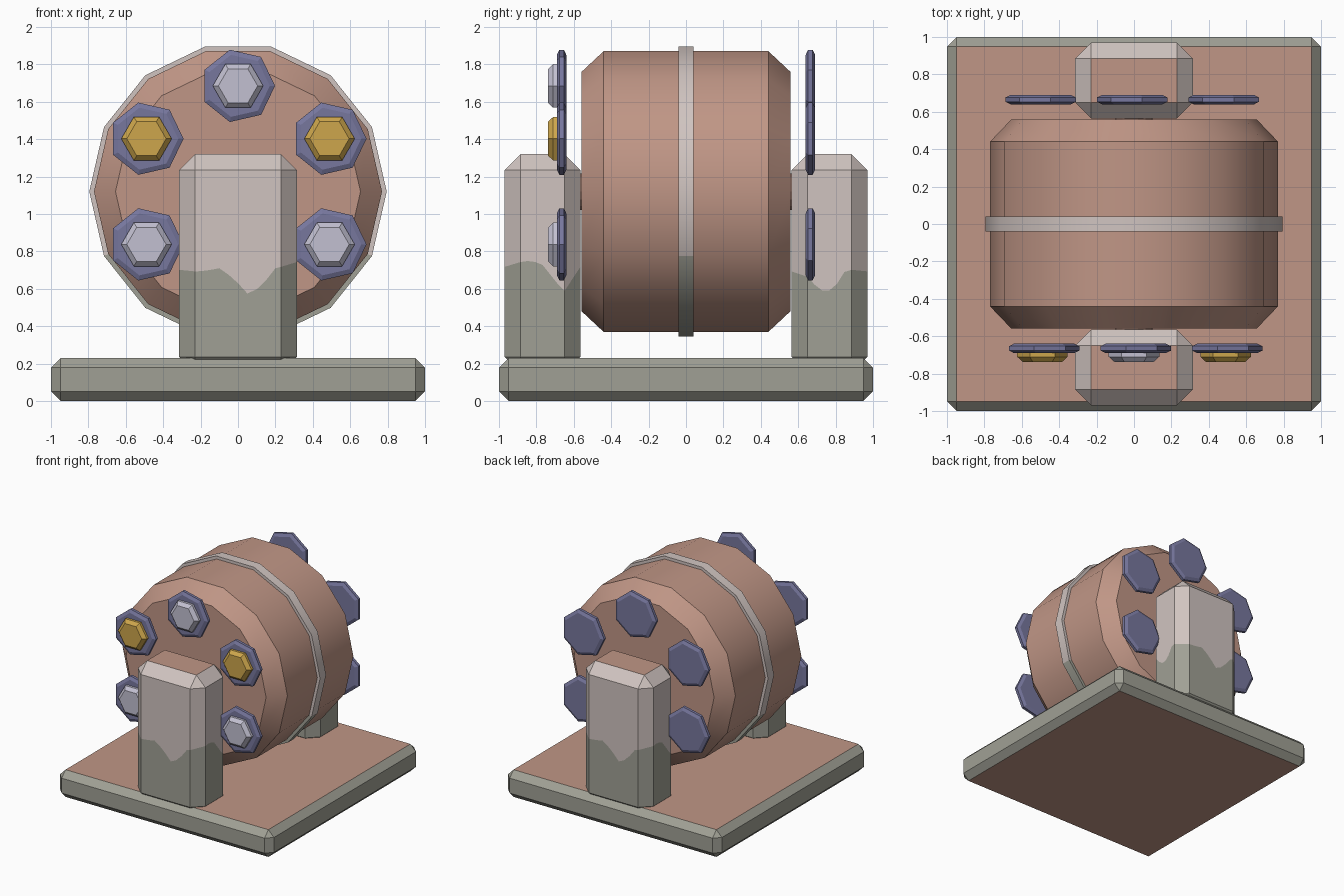
import bpy, bmesh, math
from mathutils import Matrix

if "Cube" in bpy.data.objects:
    bpy.data.objects.remove(bpy.data.objects["Cube"])


def material(name, r, g, b):
    m = bpy.data.materials.new(name)
    lin = [((c / 255 + 0.055) / 1.055) ** 2.4 for c in (r, g, b)]
    m.diffuse_color = (*lin, 1)
    m.use_nodes = True
    m.node_tree.nodes["Principled BSDF"].inputs["Base Color"].default_value = m.diffuse_color
    return m


BROWN = material("clay brown", 192, 150, 134)
GREY = material("stone grey", 160, 160, 149)
PALE = material("pale stone", 208, 196, 192)
BLUE = material("slate blue", 119, 119, 158)
SILVER = material("silver", 194, 192, 209)
GOLD = material("gold", 205, 166, 76)


def finish(bm, name, mats, rule=None):
    """Turn a bmesh into an object; rule picks the material slot of each face."""
    bmesh.ops.recalc_face_normals(bm, faces=bm.faces)
    bm.normal_update()
    if rule:
        for f in bm.faces:
            f.material_index = rule(f)
    me = bpy.data.meshes.new(name)
    bm.to_mesh(me)
    bm.free()
    for m in mats:
        me.materials.append(m)
    ob = bpy.data.objects.new(name, me)
    bpy.context.collection.objects.link(ob)
    return ob


def lathe(profile, n, x=0, z=0, flip=1, closed=False):
    """Spin (radius, y) points around the y axis with n sides."""
    bm = bmesh.new()
    rows = []
    for r, y in profile:
        rows.append([bm.verts.new((x + flip * r * math.cos(math.tau * i / n), y,
                                   z + r * math.sin(math.tau * i / n))) for i in range(n)])
    pairs = list(zip(rows, rows[1:]))
    if closed:
        pairs.append((rows[-1], rows[0]))
    else:
        bm.faces.new(rows[0])
        bm.faces.new(rows[-1])
    for a, b in pairs:
        for i in range(n):
            j = (i + 1) % n
            bm.faces.new((a[i], a[j], b[j], b[i]))
    return bm


def chamfered_box(sx, sy, z0, z1, bevel):
    bm = bmesh.new()
    bmesh.ops.create_cube(bm, size=1)
    for v in bm.verts:
        v.co = (v.co.x * sx, v.co.y * sy, z0 + (v.co.z + 0.5) * (z1 - z0))
    bmesh.ops.bevel(bm, geom=bm.edges[:], offset=bevel, segments=1, affect='EDGES', profile=0.5)
    return bm


def smooth(ob):
    bpy.ops.object.select_all(action='DESELECT')
    ob.select_set(True)
    bpy.context.view_layer.objects.active = ob
    bpy.ops.object.shade_smooth_by_angle(angle=math.radians(30))


# Base slab: brown top and bottom, grey rim
finish(chamfered_box(2, 2, 0, 0.23, 0.052), "base", [GREY, BROWN],
       lambda f: int(abs(f.normal.z) > 0.99))

# Drum, its band and the axle
CZ = 1.12
smooth(finish(lathe([(0.655, -0.56), (0.77, -0.44), (0.77, 0.44), (0.655, 0.56)], 14, z=CZ),
              "drum", [BROWN]))
smooth(finish(lathe([(0.74, -0.04), (0.795, -0.04), (0.795, 0.04), (0.74, 0.04)], 14, z=CZ, closed=True),
              "drum_band", [PALE, GREY], lambda f: int(f.calc_center_median().z < 0.76)))
finish(lathe([(0.1, -0.6), (0.1, 0.6)], 14, z=CZ), "axle", [BROWN])

# Wavy paint line heights on the post sides
FRONT = [(-0.32, .69), (-0.18, .695), (-0.1, .71), (-0.05, .675), (0, .63), (0.05, .575),
         (0.09, .59), (0.13, .62), (0.2, .71), (0.24, .72), (0.32, .735)]
RIGHT = [(-0.21, .72), (-0.09, .75), (-0.01, .74), (0.03, .69), (0.07, .64), (0.11, .59), (0.21, .57)]
LEFT = [(-0.21, .73), (-0.08, .69), (-0.03, .61), (0.02, .58), (0.07, .61), (0.11, .66), (0.21, .72)]


def height(line, t):
    for (a, za), (b, zb) in zip(line, line[1:]):
        if t <= b:
            return za + (zb - za) * (t - a) / (b - a)
    return line[-1][1]


def post(name, turn):
    bm = chamfered_box(0.63, 0.405, 0.15, 1.32, 0.085)

    def cut(co, no):
        bmesh.ops.bisect_plane(bm, geom=bm.verts[:] + bm.edges[:] + bm.faces[:],
                               plane_co=co, plane_no=no)
    cut((0, 0, 0.65), (0, 0, 1))
    for i in range(-4, 5):
        cut((i * 0.05, 0, 0), (1, 0, 0))
    for i in range(-2, 3):
        cut((0, i * 0.04, 0), (0, 1, 0))
    # faces are sorted into upper and lower before the line is bent
    lower = bm.faces.layers.int.new("lower")
    for f in bm.faces:
        f[lower] = int(f.calc_center_median().z < 0.65)
    for v in bm.verts:
        if abs(v.co.z - 0.65) < 1e-4:
            if v.co.x > 0.31:
                v.co.z = height(RIGHT, v.co.y)
            elif v.co.x < -0.31:
                v.co.z = height(LEFT, v.co.y)
            else:
                v.co.z = height(FRONT, v.co.x)
    bmesh.ops.translate(bm, verts=bm.verts, vec=(0, -0.767, 0))
    bmesh.ops.transform(bm, verts=bm.verts, matrix=Matrix.Rotation(turn, 4, 'Z'))
    finish(bm, name, [PALE, GREY, BROWN],
           lambda f: 2 if f.normal.z > 0.99 else f[lower])


post("front_post", 0)
post("back_post", math.pi)

# Seven-sided washers on both ends, six-sided nuts on the front only
for i, deg in enumerate((90, 30, -30, 210, 150)):
    a = math.radians(deg)
    x, z = 0.565 * math.cos(a), CZ + 0.565 * math.sin(a)
    for side, label in ((-1, "front"), (1, "back")):
        ring = [(0.17, side * 0.64), (0.198, side * 0.653), (0.198, side * 0.677), (0.17, side * 0.69)]
        finish(lathe(ring, 7, x, z, -side), f"{label}_washer_{i + 1}", [BLUE])
    nut = [(0.135, -0.685), (0.135, -0.71), (0.105, -0.737)]
    finish(lathe(nut, 6, x, z), f"nut_{i + 1}", [GOLD if deg in (30, 150) else SILVER])
